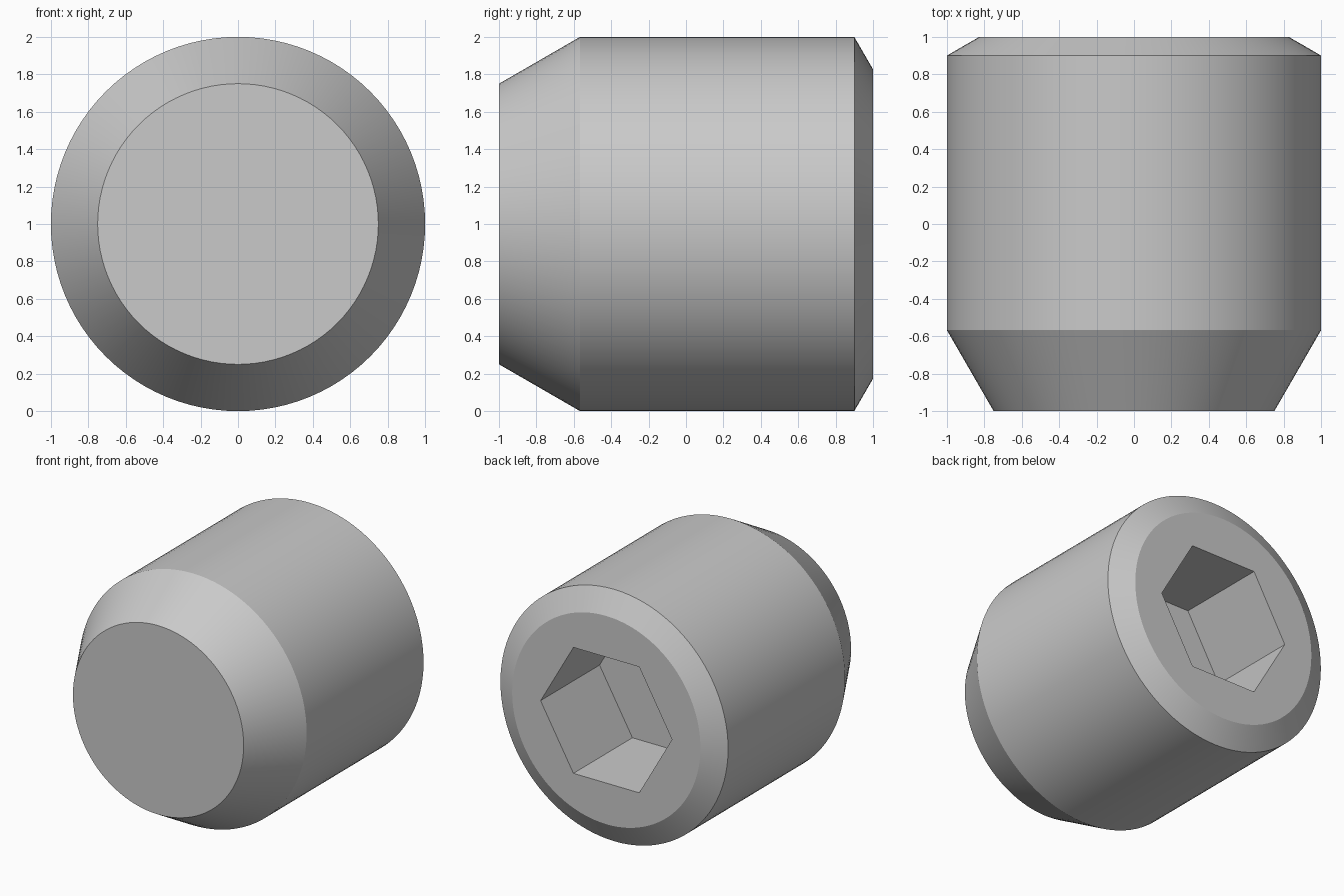
import bpy
import bmesh
import math

default_cube = bpy.data.objects.get("Cube")
if default_cube:
    bpy.data.objects.remove(default_cube, do_unlink=True)

SEGMENTS = 96
CENTRE = (0, 0, 1)
SOCKET_FLATS = 1.0
SOCKET_DEPTH = 0.74

# Plain grey metal
metal = bpy.data.materials.new("grey metal")
metal.use_nodes = True
grey = (0.59, 0.59, 0.59, 1)
metal.diffuse_color = grey
metal.node_tree.nodes["Principled BSDF"].inputs["Base Color"].default_value = grey

# Screw body: (y, radius) profile turned around the y axis, then capped
profile = [(-1, 0.75), (-0.567, 1), (0.9, 1), (1, 0.827)]
bm = bmesh.new()
verts = [bm.verts.new((r, y, 1)) for y, r in profile]
edges = [bm.edges.new(pair) for pair in zip(verts, verts[1:])]
bmesh.ops.spin(bm, geom=verts + edges, cent=CENTRE, axis=(0, 1, 0),
               angle=math.tau, steps=SEGMENTS)
bmesh.ops.remove_doubles(bm, verts=bm.verts[:], dist=0.001)
bmesh.ops.holes_fill(bm, edges=[e for e in bm.edges if e.is_boundary], sides=0)
bmesh.ops.recalc_face_normals(bm, faces=bm.faces[:])
mesh = bpy.data.meshes.new("screw_body")
bm.to_mesh(mesh)
bm.free()
mesh.materials.append(metal)
body = bpy.data.objects.new("screw_body", mesh)
bpy.context.collection.objects.link(body)

# Hexagonal socket cutter, corners pointing sideways
bpy.ops.mesh.primitive_cylinder_add(
    vertices=6, radius=SOCKET_FLATS / math.sqrt(3), depth=2 * SOCKET_DEPTH,
    location=(0, 1, 1), rotation=(math.pi / 2, math.pi / 6, 0))
cutter = bpy.context.object
cutter.name = "socket_cutter"
cutter.data.materials.append(metal)
cutter.hide_render = True

# Cut the socket into the back end
cut = body.modifiers.new("hex socket", "BOOLEAN")
cut.operation = "DIFFERENCE"
cut.solver = "EXACT"
cut.object = cutter
bpy.ops.object.select_all(action="DESELECT")
body.select_set(True)
bpy.context.view_layer.objects.active = body
bpy.ops.object.modifier_apply(modifier=cut.name)
bpy.data.objects.remove(cutter, do_unlink=True)

# Smooth round walls, crisp chamfers and socket
bpy.ops.object.shade_smooth_by_angle(angle=math.radians(25))
